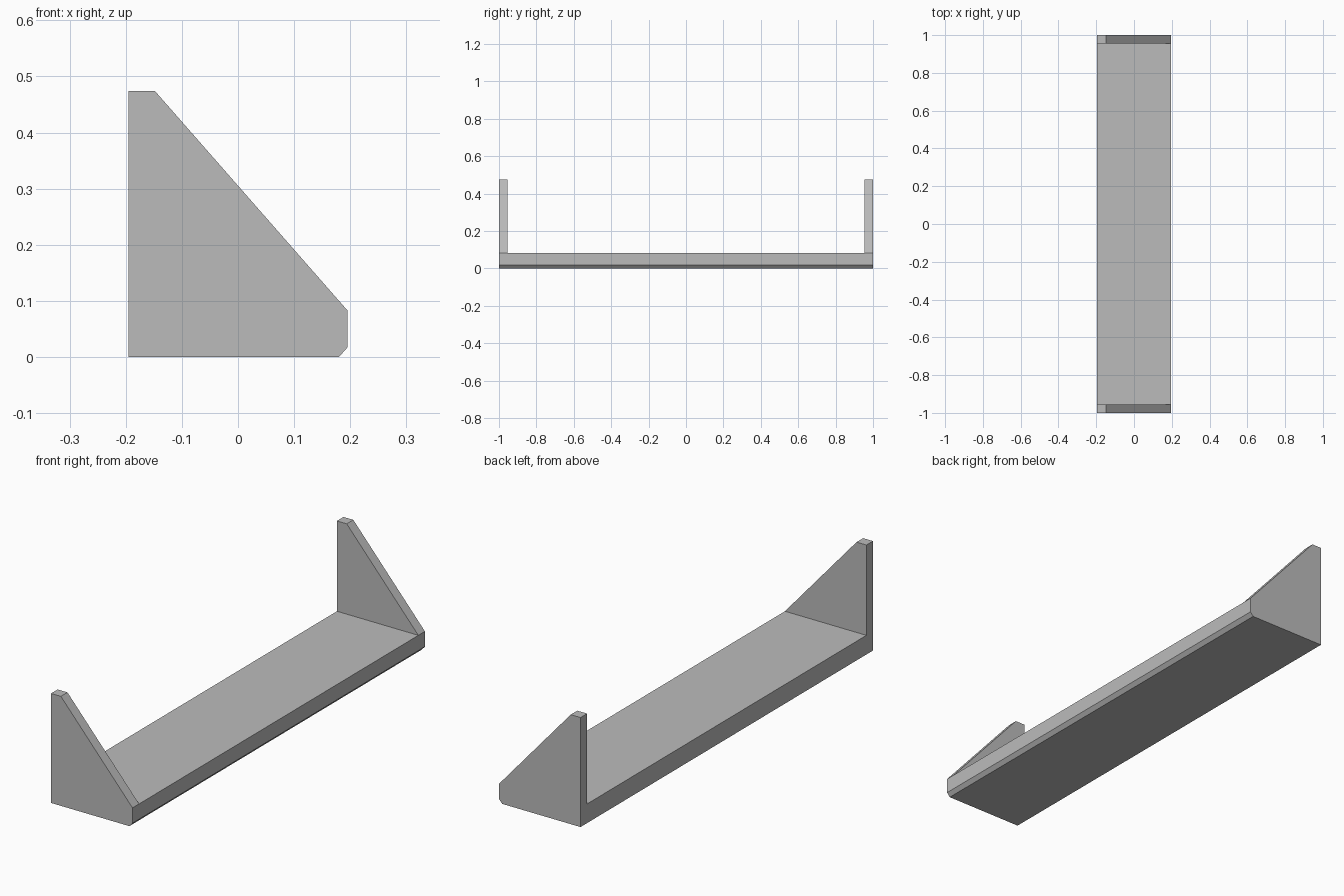
import bpy
import bmesh
import math

cube = bpy.data.objects.get("Cube")
if cube:
    bpy.data.objects.remove(cube, do_unlink=True)

HALF_X, HALF_Y = 0.195, 1.0
BOARD_TOP, PLATE_TOP = 0.083, 0.474
PLATE_THICK = 0.045
TIP_X = -0.148

grey = bpy.data.materials.new("plain_grey")
grey.use_nodes = True
colour = (0.5, 0.5, 0.5, 1)
grey.diffuse_color = colour
grey.node_tree.nodes["Principled BSDF"].inputs["Base Color"].default_value = colour

bm = bmesh.new()

# Board: profile with a chamfered lower edge, extruded along its length
profile = [(-HALF_X, 0), (0.18, 0), (HALF_X, 0.017),
           (HALF_X, BOARD_TOP), (-HALF_X, BOARD_TOP)]
end = bm.faces.new([bm.verts.new((x, -HALF_Y, z)) for x, z in profile])
new = bmesh.ops.extrude_face_region(bm, geom=[end], use_keep_orig=True)["geom"]
bmesh.ops.translate(bm, vec=(0, 2 * HALF_Y, 0),
                    verts=[v for v in new if isinstance(v, bmesh.types.BMVert)])
bmesh.ops.recalc_face_normals(bm, faces=bm.faces[:])

# Mark out the end plates on the board
for side in (-1, 1):
    bmesh.ops.bisect_plane(bm, geom=bm.verts[:] + bm.edges[:] + bm.faces[:],
                           plane_co=(0, side * (HALF_Y - PLATE_THICK), 0),
                           plane_no=(0, 1, 0))

# End plates: raise the marked faces and slope them back to a narrow tip
pads = [f for f in bm.faces
        if f.normal.z > 0.9 and abs(f.calc_center_median().y) > HALF_Y - PLATE_THICK]
new = bmesh.ops.extrude_face_region(bm, geom=pads)["geom"]
for v in new:
    if isinstance(v, bmesh.types.BMVert):
        v.co.z = PLATE_TOP
        if v.co.x > 0:
            v.co.x = TIP_X

# Merge flat neighbours so each side is one clean face
bmesh.ops.dissolve_limit(bm, angle_limit=math.radians(1),
                         verts=bm.verts[:], edges=bm.edges[:])
bmesh.ops.recalc_face_normals(bm, faces=bm.faces[:])

mesh = bpy.data.meshes.new("shelf_with_end_plates")
bm.to_mesh(mesh)
bm.free()
mesh.materials.append(grey)
shelf = bpy.data.objects.new("shelf_with_end_plates", mesh)
bpy.context.collection.objects.link(shelf)
